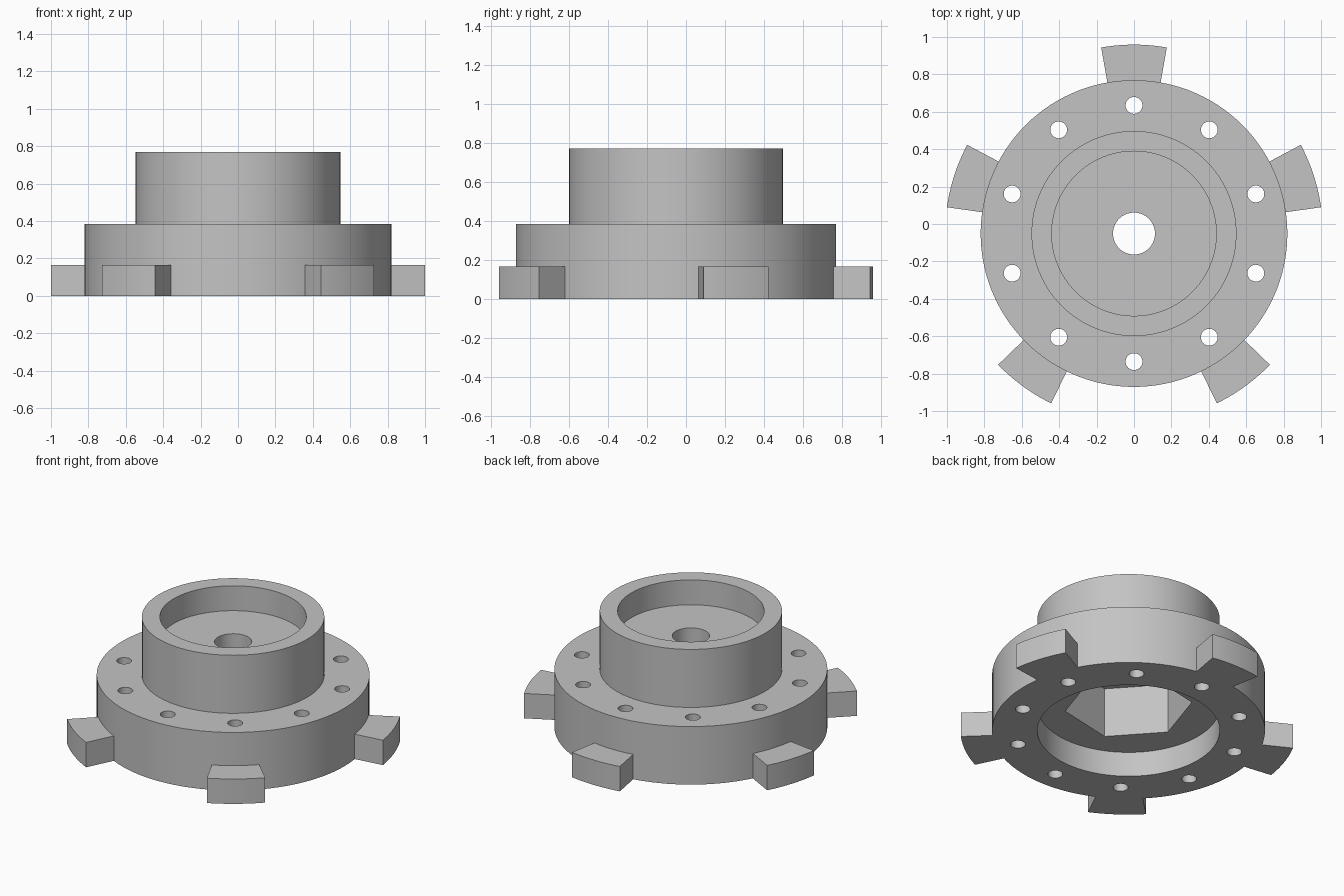
import bpy, bmesh
from math import sin, cos, pi, radians
from mathutils import Matrix

if "Cube" in bpy.data.objects:
    bpy.data.objects.remove(bpy.data.objects["Cube"], do_unlink=True)

AXIS_Y = -0.051          # the hub axis sits slightly towards the front
SEGMENTS = 120

grey = bpy.data.materials.new("plain grey")
grey.use_nodes = True
grey.diffuse_color = (0.55, 0.55, 0.55, 1)
grey.node_tree.nodes["Principled BSDF"].inputs["Base Color"].default_value = grey.diffuse_color


def make_object(name, bm):
    bmesh.ops.recalc_face_normals(bm, faces=bm.faces)
    mesh = bpy.data.meshes.new(name)
    bm.to_mesh(mesh)
    bm.free()
    mesh.materials.append(grey)
    obj = bpy.data.objects.new(name, mesh)
    obj.location.y = AXIS_Y
    bpy.context.collection.objects.link(obj)
    return obj


def add_prism(bm, outline, z0, z1):
    """Extrude a flat outline of (x, y) points from z0 to z1."""
    low = [bm.verts.new((x, y, z0)) for x, y in outline]
    high = [bm.verts.new((x, y, z1)) for x, y in outline]
    bm.faces.new(low[::-1])
    bm.faces.new(high)
    n = len(outline)
    for i in range(n):
        j = (i + 1) % n
        bm.faces.new((low[i], low[j], high[j], high[i]))


def ring(radius, count, start=0.0, cx=0.0, cy=0.0):
    angles = [start + 2 * pi * i / count for i in range(count)]
    return [(cx + radius * cos(a), cy + radius * sin(a)) for a in angles]


def smooth(obj):
    bpy.ops.object.select_all(action="DESELECT")
    obj.select_set(True)
    bpy.context.view_layer.objects.active = obj
    bpy.ops.object.shade_smooth_by_angle(angle=radians(30))


# Stepped body: flange, hub, top bore, centre hole and bottom recess in one lathe
profile = [(0.548, 0), (0.82, 0), (0.82, 0.385), (0.548, 0.385), (0.548, 0.77),
           (0.44, 0.77), (0.44, 0.605), (0.112, 0.605), (0.112, 0.165), (0.548, 0.165)]
bm = bmesh.new()
rings = [[bm.verts.new((x, y, z)) for x, y in ring(r, SEGMENTS)] for r, z in profile]
for k, a in enumerate(rings):
    b = rings[(k + 1) % len(rings)]
    for i in range(SEGMENTS):
        j = (i + 1) % SEGMENTS
        bm.faces.new((a[i], a[j], b[j], b[i]))
body = make_object("hub_and_flange", bm)

# Cutter: ten bolt holes and the hexagonal pocket under the hub
bm = bmesh.new()
for i in range(10):
    a = pi / 2 + i * pi / 5
    hole = ring(0.045, 32, 0, 0.685 * cos(a), 0.685 * sin(a))
    add_prism(bm, hole, -0.1, 0.5)
add_prism(bm, ring(0.384, 6, radians(12)), 0.1, 0.495)
cutter = make_object("hole_cutter", bm)
cutter.hide_render = True

cut = body.modifiers.new("holes", "BOOLEAN")
cut.operation = "DIFFERENCE"
cut.solver = "EXACT"
cut.object = cutter
bpy.context.view_layer.objects.active = body
body.select_set(True)
bpy.ops.object.modifier_apply(modifier=cut.name)
bpy.data.objects.remove(cutter, do_unlink=True)
smooth(body)

# Five wedge-shaped lugs around the foot of the flange
steps = 10
half = radians(10)
sweep = [-half + 2 * half * i / steps for i in range(steps + 1)]
outline = [(1.01 * cos(a), 1.01 * sin(a)) for a in sweep]
outline += [(0.815 * cos(a), 0.815 * sin(a)) for a in reversed(sweep)]
for i in range(5):
    bm = bmesh.new()
    add_prism(bm, outline, 0, 0.165)
    bm.transform(Matrix.Rotation(pi / 2 + i * 2 * pi / 5, 4, "Z"))
    smooth(make_object(f"lug_{i + 1}", bm))
